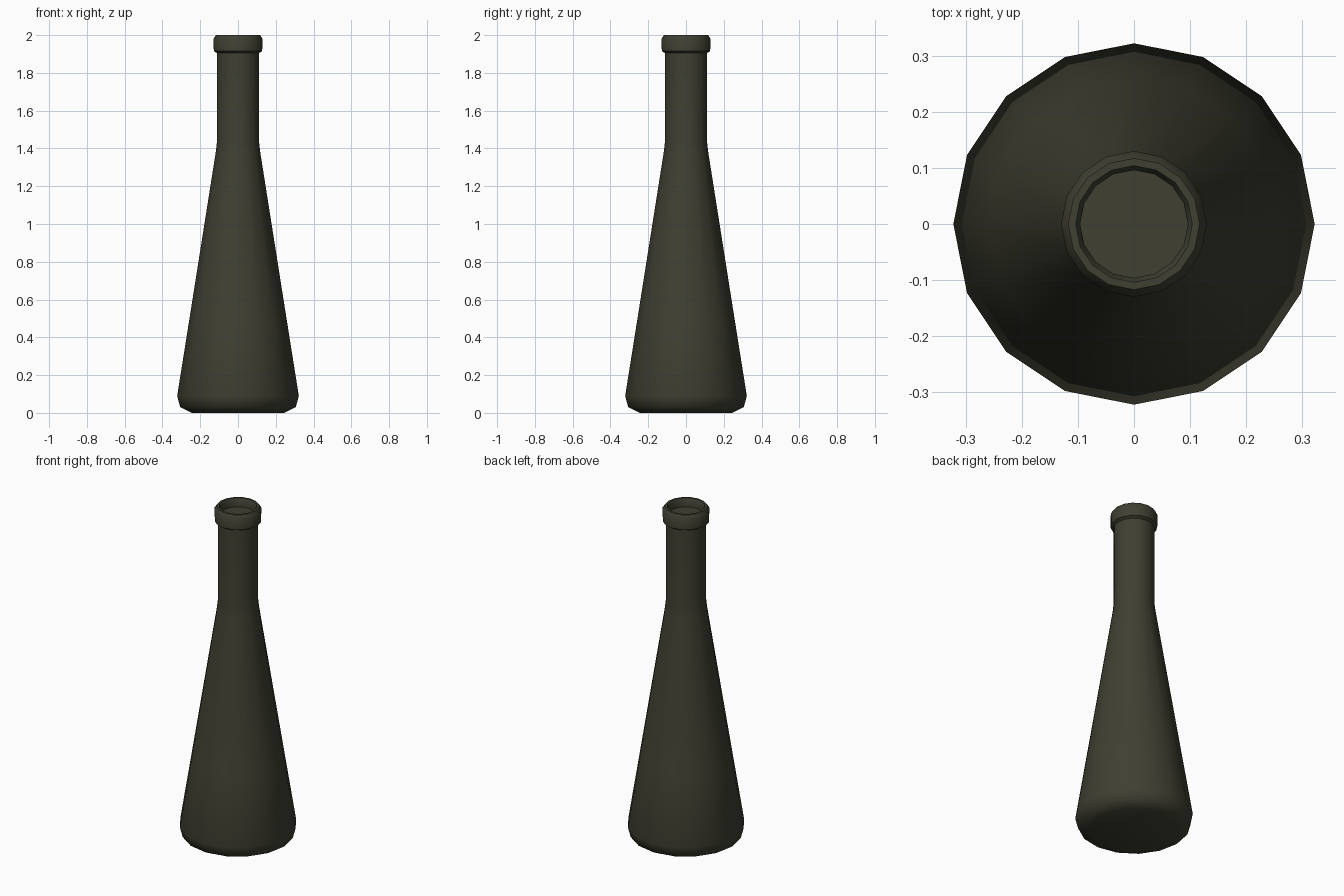
import bpy, bmesh, math

if "Cube" in bpy.data.objects:
    bpy.data.objects.remove(bpy.data.objects["Cube"])

SIDES = 16

glass = bpy.data.materials.new("dark_olive_glass")
glass.diffuse_color = (0.05, 0.05, 0.032, 1)
glass.use_nodes = True
glass.node_tree.nodes["Principled BSDF"].inputs["Base Color"].default_value = glass.diffuse_color


def lathe(name, profile, angle):
    """Spin (radius, z) points about z; both ends are closed with a flat face."""
    bm = bmesh.new()
    rings = []
    for r, z in profile:
        rings.append([bm.verts.new((r * math.cos(2 * math.pi * i / SIDES),
                                    r * math.sin(2 * math.pi * i / SIDES), z))
                      for i in range(SIDES)])
    for a, b in zip(rings, rings[1:]):
        for i in range(SIDES):
            j = (i + 1) % SIDES
            bm.faces.new((a[i], a[j], b[j], b[i]))
    bm.faces.new(rings[0][::-1])
    bm.faces.new(rings[-1])
    mesh = bpy.data.meshes.new(name)
    bm.to_mesh(mesh)
    bm.free()
    obj = bpy.data.objects.new(name, mesh)
    bpy.context.collection.objects.link(obj)
    mesh.materials.append(glass)
    bpy.ops.object.select_all(action='DESELECT')
    obj.select_set(True)
    bpy.context.view_layer.objects.active = obj
    bpy.ops.object.shade_smooth_by_angle(angle=math.radians(angle))
    return obj


# Whole bottle: rounded foot, tapered body, straight neck, rolled lip, mouth recess
lathe("bottle", [
    (0.245, 0.0), (0.306, 0.03), (0.322, 0.09),      # foot
    (0.26, 0.48), (0.117, 1.385), (0.112, 1.43),     # body
    (0.112, 1.905),                                  # neck
    (0.128, 1.915), (0.13, 1.98), (0.117, 2.0),      # lip
    (0.104, 2.0), (0.096, 1.985), (0.096, 1.95),     # mouth
], 50)
